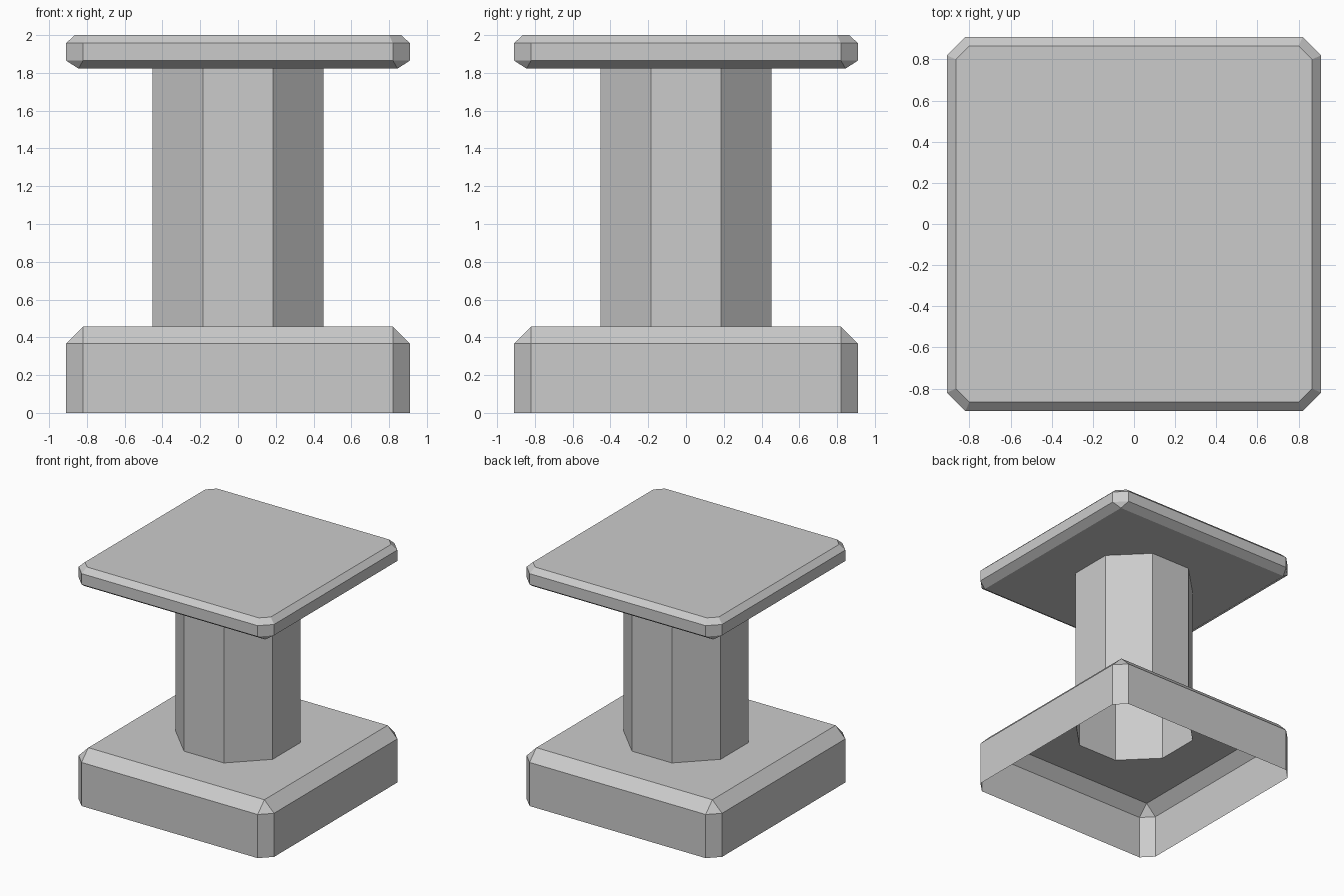
import bpy
import bmesh
from math import pi
from mathutils import Matrix, Vector

if "Cube" in bpy.data.objects:
    bpy.data.objects.remove(bpy.data.objects["Cube"])

# Pedestal profile: (height, half width, half length of the flat side).
# Equal values give a square ring, otherwise a square with cut corners.
PROFILE = [
    (0.00, 0.91, 0.82),     # open bottom rim of the base
    (0.367, 0.91, 0.82),    # top of the base walls
    (0.457, 0.82, 0.82),    # bevelled top of the base
    (0.457, 0.453, 0.186),  # foot of the octagonal column
    (1.823, 0.453, 0.186),  # head of the column
    (1.823, 0.845, 0.845),  # underside of the top slab
    (1.865, 0.91, 0.82),    # lower edge of the slab rim
    (1.957, 0.91, 0.82),    # upper edge of the slab rim
    (2.00, 0.865, 0.80),    # slab top
]


def add_ring(bm, z, a, b):
    """Eight points, two per side, running anticlockwise."""
    return [bm.verts.new(Matrix.Rotation(i * pi / 2, 3, 'Z') @ Vector((a, s * b, z)))
            for i in range(4) for s in (-1, 1)]


bm = bmesh.new()
rings = [add_ring(bm, *p) for p in PROFILE]

# Skin between neighbouring rings, leaving the bottom open
for lo, hi in zip(rings, rings[1:]):
    for i in range(8):
        j = (i + 1) % 8
        bm.faces.new((lo[i], lo[j], hi[j], hi[i]))

# Slab top
bm.faces.new(rings[-1])

# Merge doubled corners of the square rings
bmesh.ops.remove_doubles(bm, verts=bm.verts[:], dist=0.0001)

mesh = bpy.data.meshes.new("pedestal")
bm.to_mesh(mesh)
bm.free()
pedestal = bpy.data.objects.new("pedestal", mesh)
bpy.context.collection.objects.link(pedestal)
